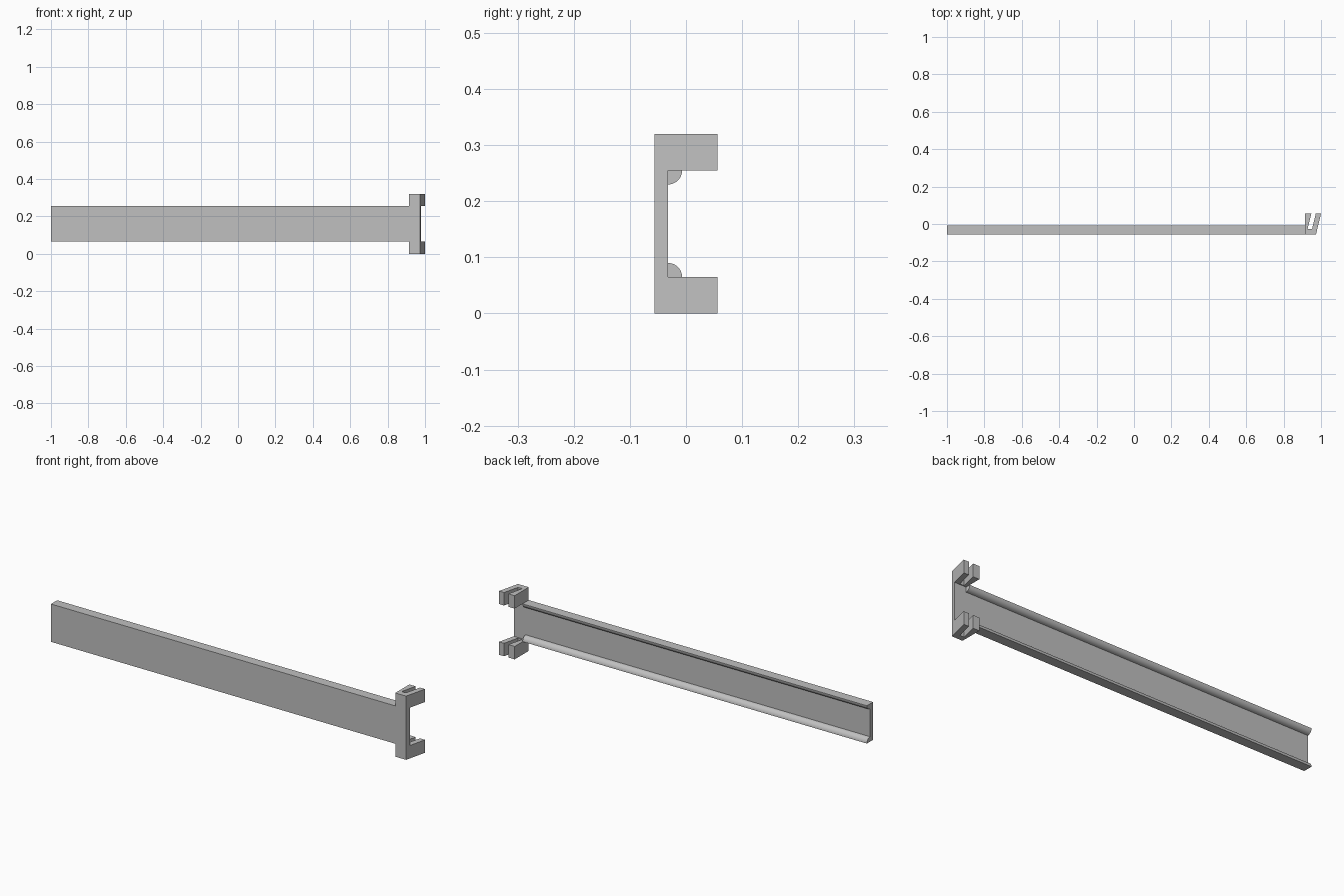
import bpy
import bmesh
import math
from mathutils import Vector

cube = bpy.data.objects.get("Cube")
if cube:
    bpy.data.objects.remove(cube)

grey = bpy.data.materials.new("plain_grey")
grey.use_nodes = True
colour = (0.53, 0.53, 0.53, 1)
grey.diffuse_color = colour
grey.node_tree.nodes["Principled BSDF"].inputs["Base Color"].default_value = colour

# Shared dimensions
HEIGHT = 0.32
LOW, HIGH = 0.065, 0.255        # beam bottom and top
FRONT, INNER, BACK = -0.056, -0.032, 0.056
LEFT_END, JOINT = -1.0, 0.913   # beam ends
BEAD = 0.025
SLOPE = 0.027 / (BACK - FRONT)  # lean of the hooks


def prism(name, outline, axis, start, end):
    """Extrude a closed outline along x (outline is y, z) or z (outline is x, y)."""
    bm = bmesh.new()
    if axis == "x":
        points = [(start, a, b) for a, b in outline]
        offset = Vector((end - start, 0, 0))
    else:
        points = [(a, b, start) for a, b in outline]
        offset = Vector((0, 0, end - start))
    face = bm.faces.new([bm.verts.new(p) for p in points])
    extruded = bmesh.ops.extrude_face_region(bm, geom=[face], use_keep_orig=True)
    moved = [g for g in extruded["geom"] if isinstance(g, bmesh.types.BMVert)]
    bmesh.ops.translate(bm, verts=moved, vec=offset)
    bmesh.ops.recalc_face_normals(bm, faces=bm.faces)
    mesh = bpy.data.meshes.new(name)
    bm.to_mesh(mesh)
    bm.free()
    mesh.materials.append(grey)
    obj = bpy.data.objects.new(name, mesh)
    bpy.context.collection.objects.link(obj)
    return obj


def leaning(x, y):
    """Point on a leaning edge that crosses the front plane at x."""
    return (x + SLOPE * (y - FRONT), y)


# Long beam with a rounded bead inside each edge
steps = 16
arc = [(BEAD * math.cos(i * math.pi / 2 / steps), BEAD * math.sin(i * math.pi / 2 / steps))
       for i in range(steps + 1)]
lower = [(INNER + a, LOW + b) for a, b in arc]
upper = [(INNER + a, HIGH - b) for a, b in reversed(arc)]
beam = prism("beam", [(FRONT, LOW)] + lower + upper + [(FRONT, HIGH)], "x", LEFT_END, JOINT)

# End plate between the hooks
edge = 0.973
prism("end_plate", [(JOINT, FRONT), leaning(edge, FRONT), leaning(edge, INNER), (JOINT, INNER)],
      "z", LOW, HIGH)

# Forked hooks, each with a slanted slot open to the back
slot_left, slot_right, slot_floor = 0.921, 0.945, -0.027
fork = [(JOINT, FRONT), leaning(edge, FRONT), leaning(edge, BACK),
        leaning(slot_right, BACK), leaning(slot_right, slot_floor),
        leaning(slot_left, slot_floor), leaning(slot_left, BACK), (JOINT, BACK)]
prism("lower_hook", fork, "z", 0, LOW)
prism("upper_hook", fork, "z", HIGH, HEIGHT)

# Smooth the beads, keep the corners sharp
bpy.ops.object.select_all(action="DESELECT")
beam.select_set(True)
bpy.context.view_layer.objects.active = beam
bpy.ops.object.shade_smooth_by_angle(angle=math.radians(30))
